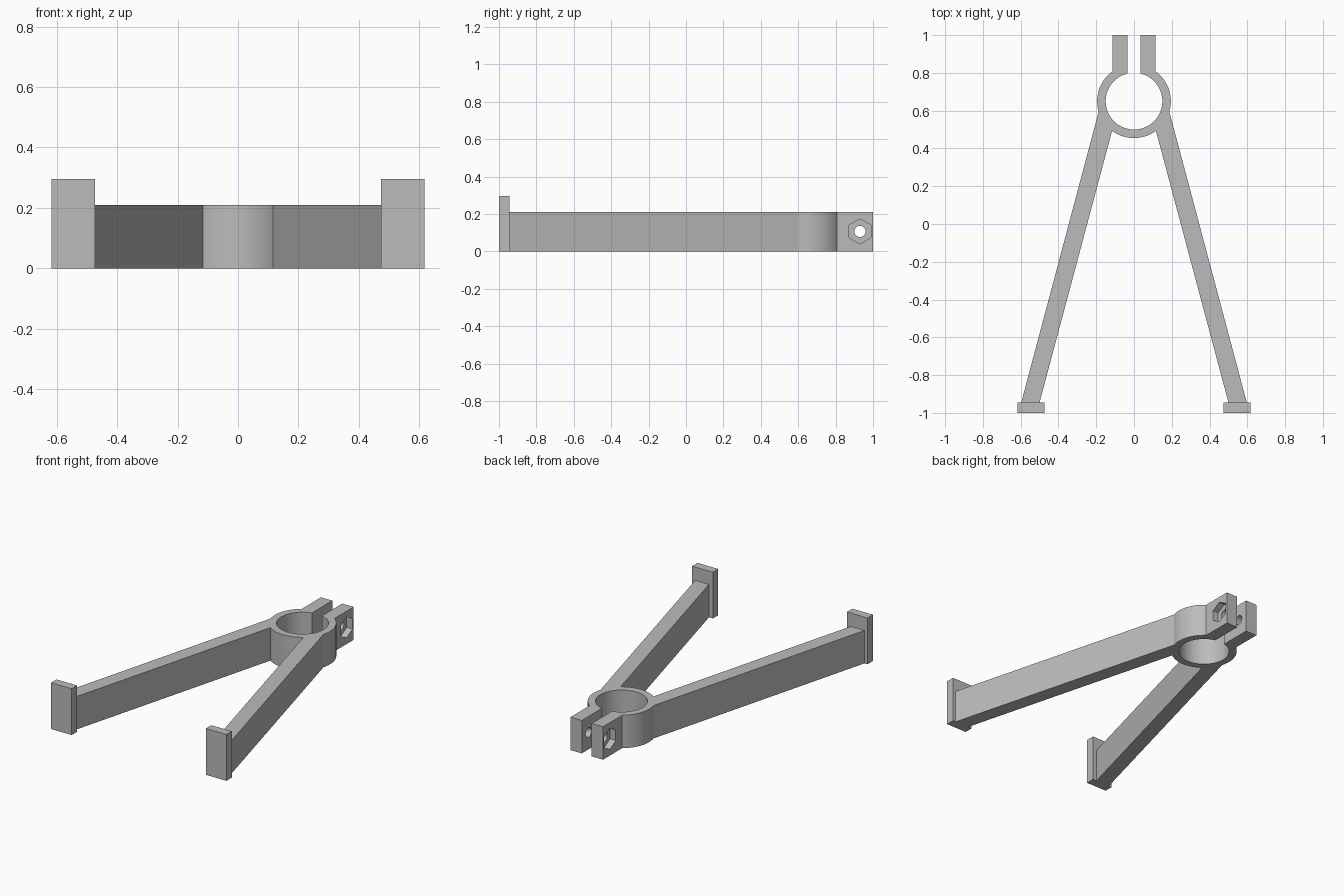
import bpy, bmesh, math
from mathutils import Vector

if "Cube" in bpy.data.objects:
    bpy.data.objects.remove(bpy.data.objects["Cube"])

grey = bpy.data.materials.new("light_grey")
grey.use_nodes = True
colour = (0.5, 0.5, 0.5, 1)
grey.diffuse_color = colour
grey.node_tree.nodes["Principled BSDF"].inputs["Base Color"].default_value = colour

HEIGHT, CENTRE, OUTER, INNER = 0.21, 0.65, 0.195, 0.15
SLIT, TAB = 0.035, 0.115
BOLT_Y, BOLT_Z = 0.93, 0.107


def prism(name, points, direction):
    """Extrude a closed outline along a direction."""
    bm = bmesh.new()
    face = bm.faces.new([bm.verts.new(p) for p in points])
    new = bmesh.ops.extrude_face_region(bm, geom=[face])["geom"]
    bmesh.ops.translate(bm, vec=Vector(direction),
                        verts=[g for g in new if isinstance(g, bmesh.types.BMVert)])
    bmesh.ops.recalc_face_normals(bm, faces=bm.faces)
    mesh = bpy.data.meshes.new(name)
    bm.to_mesh(mesh)
    bm.free()
    mesh.materials.append(grey)
    obj = bpy.data.objects.new(name, mesh)
    bpy.context.collection.objects.link(obj)
    return obj


def arc(radius, start, end, steps):
    """Points on a circle about the clamp centre."""
    angles = [start + (end - start) * i / steps for i in range(steps + 1)]
    return [(radius * math.cos(a), CENTRE + radius * math.sin(a)) for a in angles]


# Clamp ring, tabs and both legs as one mirrored outline
tab_angle = math.acos(TAB / OUTER)
leg_outer = math.atan2(-0.055, 0.187)
leg_inner = -math.acos(0.116 / OUTER)
half = [(SLIT, 1), (TAB, 1)]
half += arc(OUTER, tab_angle, leg_outer, 20)
half += [(0.597, -0.945), (0.5, -0.945)]
half += arc(OUTER, leg_inner, -math.pi / 2, 14)
mirrored = [(-x, y) for x, y in reversed(half[:-1])]
slit_angle = math.acos(SLIT / INNER)
bore = arc(INNER, math.pi - slit_angle, 2 * math.pi + slit_angle, 60)
outline = [(x, y, 0) for x, y in half + mirrored + bore]
body = prism("clamp_and_legs", outline, (0, 0, HEIGHT))


# Bolt hole and hexagonal nut recesses
def bolt_cutter(name, sides, radius, x0, x1):
    ring = [2 * math.pi * i / sides for i in range(sides)]
    points = [(x0, BOLT_Y + radius * math.sin(a), BOLT_Z + radius * math.cos(a)) for a in ring]
    return prism(name, points, (x1 - x0, 0, 0))


cutters = [bolt_cutter("bolt_hole_cutter", 32, 0.03, -0.3, 0.3),
           bolt_cutter("left_nut_cutter", 6, 0.067, 0.075, 0.3),
           bolt_cutter("right_nut_cutter", 6, 0.067, -0.075, -0.3)]
bpy.context.view_layer.objects.active = body
for cutter in cutters:
    cutter.hide_render = True
    cut = body.modifiers.new(cutter.name, "BOOLEAN")
    cut.operation = "DIFFERENCE"
    cut.solver = "EXACT"
    cut.object = cutter
    bpy.ops.object.modifier_apply(modifier=cut.name)
    bpy.data.objects.remove(cutter)

# Smooth the round walls, keep the edges sharp
bpy.ops.object.select_all(action="DESELECT")
body.select_set(True)
bpy.ops.object.shade_smooth_by_angle(angle=math.radians(20))

# Upright foot plates at the leg ends
for side, name in ((1, "left_foot"), (-1, "right_foot")):
    plate = [(side * x, y, 0) for x, y in
             ((0.473, -1), (0.618, -1), (0.618, -0.945), (0.473, -0.945))]
    prism(name, plate, (0, 0, 0.295))
